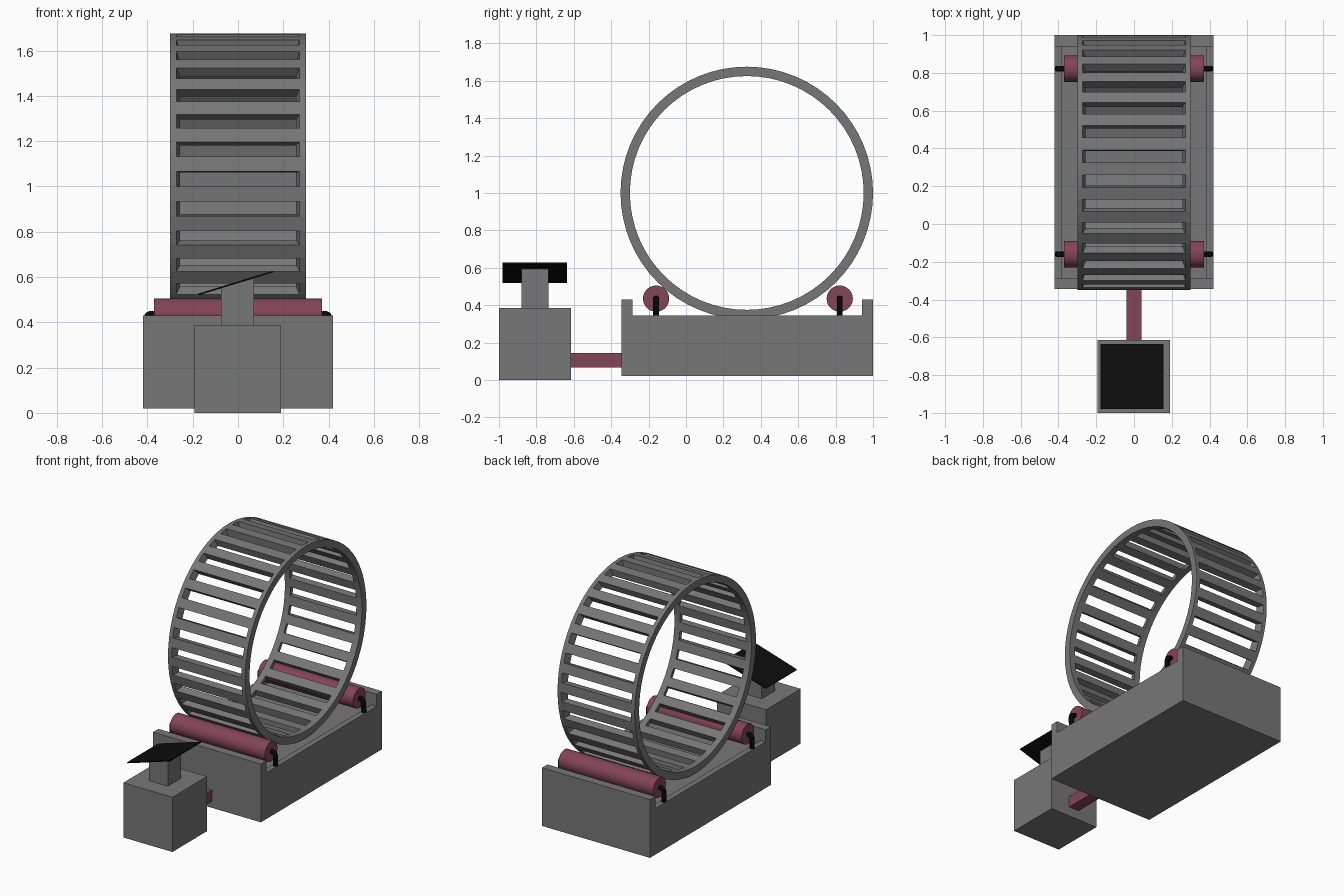
import bpy, bmesh, math
from mathutils import Vector

if "Cube" in bpy.data.objects:
    bpy.data.objects.remove(bpy.data.objects["Cube"])


def material(name, rgb):
    m = bpy.data.materials.new(name)
    m.diffuse_color = (*rgb, 1)
    m.use_nodes = True
    m.node_tree.nodes["Principled BSDF"].inputs["Base Color"].default_value = m.diffuse_color
    return m


GREY = material("grey", (0.185, 0.185, 0.185))
MAROON = material("maroon", (0.23, 0.058, 0.092))
BLACK = material("black", (0.004, 0.004, 0.004))


def finish(name, bm, mat):
    bmesh.ops.recalc_face_normals(bm, faces=bm.faces)
    me = bpy.data.meshes.new(name)
    bm.to_mesh(me)
    bm.free()
    me.materials.append(mat)
    ob = bpy.data.objects.new(name, me)
    bpy.context.collection.objects.link(ob)
    return ob


def prism(name, profile, axis, a, b, mat):
    """Extrude a 2D profile from a to b along axis 'x' (y,z) or 'y' (x,z)."""
    bm = bmesh.new()
    put = (lambda p, t: (t, p[0], p[1])) if axis == 'x' else (lambda p, t: (p[0], t, p[1]))
    lo = [bm.verts.new(put(p, a)) for p in profile]
    hi = [bm.verts.new(put(p, b)) for p in profile]
    bm.faces.new(lo)
    bm.faces.new(hi)
    n = len(profile)
    for i in range(n):
        j = (i + 1) % n
        bm.faces.new((lo[i], lo[j], hi[j], hi[i]))
    return finish(name, bm, mat)


def box(name, x, y, z, mat):
    return prism(name, [(x[0], z[0]), (x[1], z[0]), (x[1], z[1]), (x[0], z[1])],
                 'y', y[0], y[1], mat)


def circle(cy, cz, r, n):
    return [(cy + r * math.cos(2 * math.pi * i / n),
             cz + r * math.sin(2 * math.pi * i / n)) for i in range(n)]


def slotted_wheel(name, cy, cz, ro, ri, n=64):
    """Hollow drum; every other segment has a tapered slot through it."""
    bm = bmesh.new()
    xo = (-0.3, -0.272, 0.272, 0.3)
    xi = (-0.3, -0.256, 0.256, 0.3)
    out = [[bm.verts.new((x, y, z)) for x in xo] for y, z in circle(cy, cz, ro, n)]
    inn = [[bm.verts.new((x, y, z)) for x in xi] for y, z in circle(cy, cz, ri, n)]
    for i in range(n):
        j = (i + 1) % n
        slot = i % 2 == 1
        for k in range(3):
            if k == 1 and slot:
                continue
            bm.faces.new((out[i][k], out[i][k + 1], out[j][k + 1], out[j][k]))
            bm.faces.new((inn[i][k], inn[j][k], inn[j][k + 1], inn[i][k + 1]))
        # end rims, plus slot ends
        for k in ((0, 1, 2, 3) if slot else (0, 3)):
            bm.faces.new((out[i][k], out[j][k], inn[j][k], inn[i][k]))
        # bar edge at every angle is one side of a slot
        bm.faces.new((out[i][1], out[i][2], inn[i][2], inn[i][1]))
    return finish(name, bm, GREY)


def bent_rod(name, points, r, mat, sides=10):
    """Round rod swept along a path in the xz plane."""
    bm = bmesh.new()
    pts = [Vector(p) for p in points]
    rings = []
    for i, p in enumerate(pts):
        t = (pts[min(i + 1, len(pts) - 1)] - pts[max(i - 1, 0)]).normalized()
        v = Vector((0, 1, 0))
        u = t.cross(v)
        rings.append([bm.verts.new(p + r * (math.cos(a) * u + math.sin(a) * v))
                      for a in (2 * math.pi * s / sides for s in range(sides))])
    for a, b in zip(rings, rings[1:]):
        for s in range(sides):
            q = (s + 1) % sides
            bm.faces.new((a[s], a[q], b[q], b[s]))
    bm.faces.new(rings[0])
    bm.faces.new(rings[-1])
    return finish(name, bm, mat)


# Running wheel
slotted_wheel("wheel", 0.325, 1.0, 0.675, 0.625)

# Base tray: block, raised side rims, taller end walls
box("base_block", (-0.42, 0.42), (-0.345, 1.0), (0.02, 0.32), GREY)
for s, side in ((-1, "left"), (1, "right")):
    box("base_rim_" + side, sorted((s * 0.38, s * 0.42)), (-0.285, 0.94), (0.32, 0.345), GREY)
for y0, y1, end in ((-0.345, -0.285, "front"), (0.94, 1.0, "back")):
    box("base_wall_" + end, (-0.42, 0.42), (y0, y1), (0.32, 0.43), GREY)

# Rollers and their bent axle brackets
for y, end in ((-0.16, "front"), (0.822, "back")):
    prism("roller_" + end, circle(y, 0.435, 0.07, 32), 'x', -0.37, 0.37, MAROON)
    for s, side in ((-1, "left"), (1, "right")):
        path = [(0.36, 0.435), (0.385, 0.435), (0.397, 0.43), (0.403, 0.418), (0.404, 0.33)]
        bent_rod(f"bracket_{end}_{side}", [(s * x, y, z) for x, z in path], 0.016, BLACK)

# Connecting bar
box("connecting_bar", (-0.04, 0.04), (-0.63, -0.33), (0.067, 0.145), MAROON)

# Control box with slope-topped neck and tilted panel
box("control_box", (-0.193, 0.19), (-1.0, -0.615), (0.0, 0.385), GREY)
prism("panel_neck", [(-0.075, 0.38), (0.07, 0.38), (0.07, 0.594), (-0.075, 0.55)],
      'y', -0.88, -0.735, GREY)
prism("panel", [(-0.175, 0.519), (0.157, 0.621), (0.155, 0.628), (-0.177, 0.526)],
      'y', -0.98, -0.635, BLACK)
